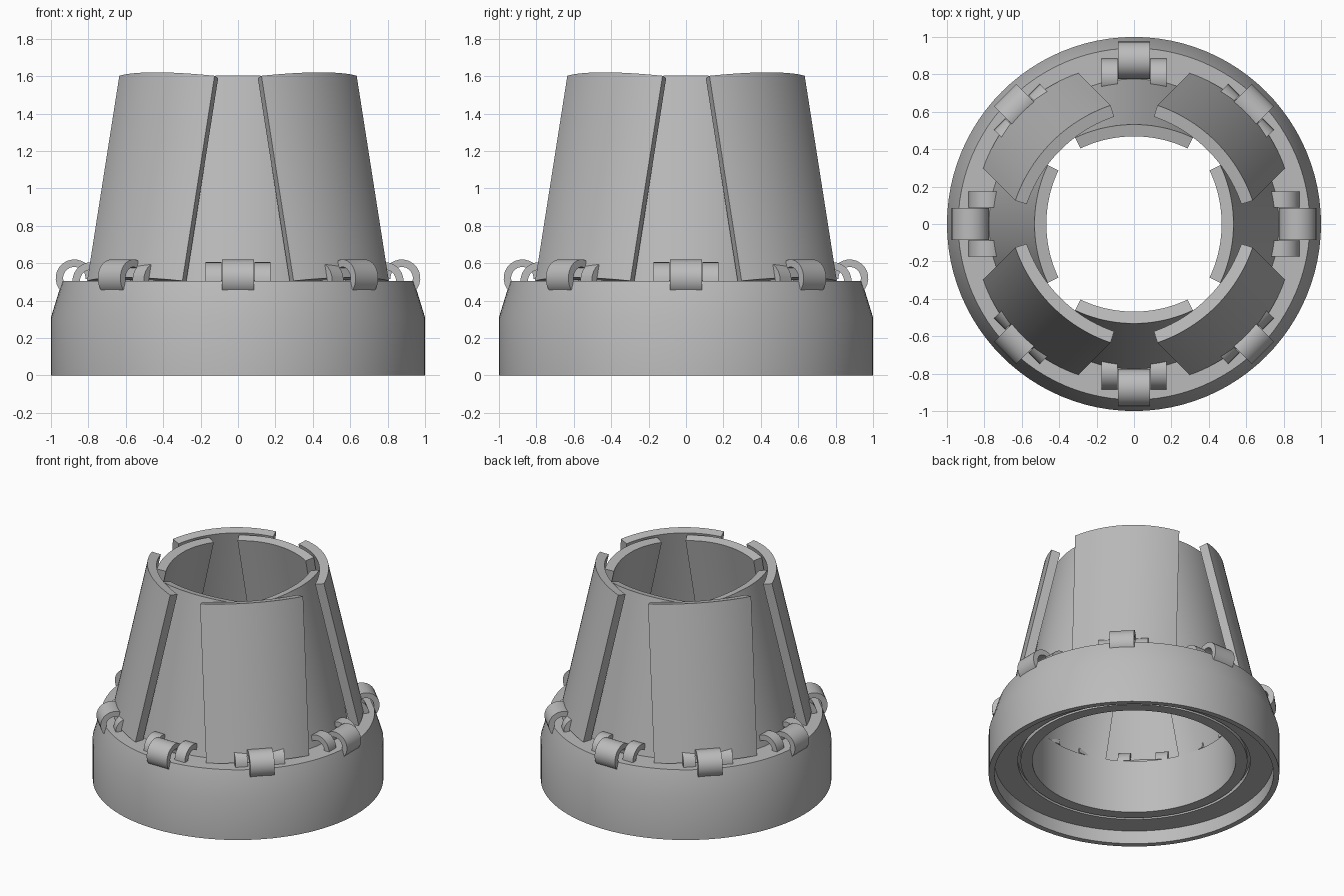
import bpy, bmesh
from math import radians, sin, cos, asin, pi
from mathutils import Matrix

cube = bpy.data.objects.get("Cube")
if cube:
    bpy.data.objects.remove(cube)

grey = bpy.data.materials.new("plain_grey")
grey.use_nodes = True
GREY = (0.5, 0.5, 0.5, 1)
grey.diffuse_color = GREY
grey.node_tree.nodes["Principled BSDF"].inputs["Base Color"].default_value = GREY


def finish(name, bm):
    bmesh.ops.recalc_face_normals(bm, faces=bm.faces)
    mesh = bpy.data.meshes.new(name)
    bm.to_mesh(mesh)
    bm.free()
    mesh.materials.append(grey)
    obj = bpy.data.objects.new(name, mesh)
    bpy.context.collection.objects.link(obj)
    bpy.ops.object.select_all(action="DESELECT")
    obj.select_set(True)
    bpy.context.view_layer.objects.active = obj
    bpy.ops.object.shade_smooth_by_angle(angle=radians(35))
    return obj


def arc_band(name, cx, r_in, r_out, a0, a1, depth, matrix, n=20):
    """Curved strip with its arc in local XY, extruded along local Z."""
    bm = bmesh.new()
    rows = []
    for i in range(n + 1):
        a = a0 + (a1 - a0) * i / n
        rows.append([bm.verts.new((cx + r * cos(a), r * sin(a), z))
                     for r, z in ((r_in, 0), (r_out, 0), (r_out, depth), (r_in, depth))])
    for p, q in zip(rows, rows[1:]):
        for k in range(4):
            j = (k + 1) % 4
            bm.faces.new((p[k], p[j], q[j], q[k]))
    bm.faces.new(rows[0])
    bm.faces.new(rows[-1])
    bm.transform(matrix)
    return finish(name, bm)


# Base collar: closed profile (radius, height) spun around z
profile = [(1, 0), (1, 0.31), (0.94, 0.505), (0.70, 0.505), (0.70, 0.10),
           (0.78, 0.10), (0.78, 0.13), (0.80, 0.13), (0.80, 0.10),
           (0.96, 0.10), (0.96, 0)]
bm = bmesh.new()
SEG = 96
rings = [[bm.verts.new((r * cos(2 * pi * i / SEG), r * sin(2 * pi * i / SEG), z))
          for r, z in profile] for i in range(SEG)]
for i in range(SEG):
    p, q = rings[i], rings[(i + 1) % SEG]
    for k in range(len(profile)):
        j = (k + 1) % len(profile)
        bm.faces.new((p[k], p[j], q[j], q[k]))
finish("base_collar", bm)

TILT = radians(12.5)
THICK = 0.065


def petal(name, turn, radius, half_width, foot, foot_z):
    """Upright curved plate leaning towards the axis."""
    half = asin(half_width / radius)
    m = (turn @ Matrix.Translation((foot, 0, foot_z))
         @ Matrix.Rotation(-TILT, 4, "Y"))
    arc_band(name, -radius, radius - THICK, radius, -half, half, 1.123, m)


def hinge_arch(name, turn, x, z, r_in, r_out, a0, a1, side, width):
    """Arch standing in the radial plane, offset sideways."""
    m = (turn @ Matrix.Translation((x, side + width / 2, z))
         @ Matrix.Rotation(pi / 2, 4, "X"))
    arc_band(name, 0, r_in, r_out, radians(a0), radians(a1), width, m, 16)


# Eight plates, alternately inner and outer, each with its hinge
for i in range(8):
    turn = Matrix.Rotation(i * pi / 4, 4, "Z")
    if i % 2:
        petal(f"outer_petal_{i}", turn, 0.80, 0.36, 0.864, 0.524)
    else:
        petal(f"inner_petal_{i}", turn, 0.72, 0.315, 0.775, 0.508)
    hinge_arch(f"hinge_clip_{i}", turn, 0.875, 0.52, 0.06, 0.10, -50, 185, 0, 0.17)
    for s in (-1, 1):
        hinge_arch(f"hinge_knuckle_{i}_{'left' if s > 0 else 'right'}", turn,
                   0.785, 0.505, 0.06, 0.10, 0, 180, s * 0.13, 0.085)
